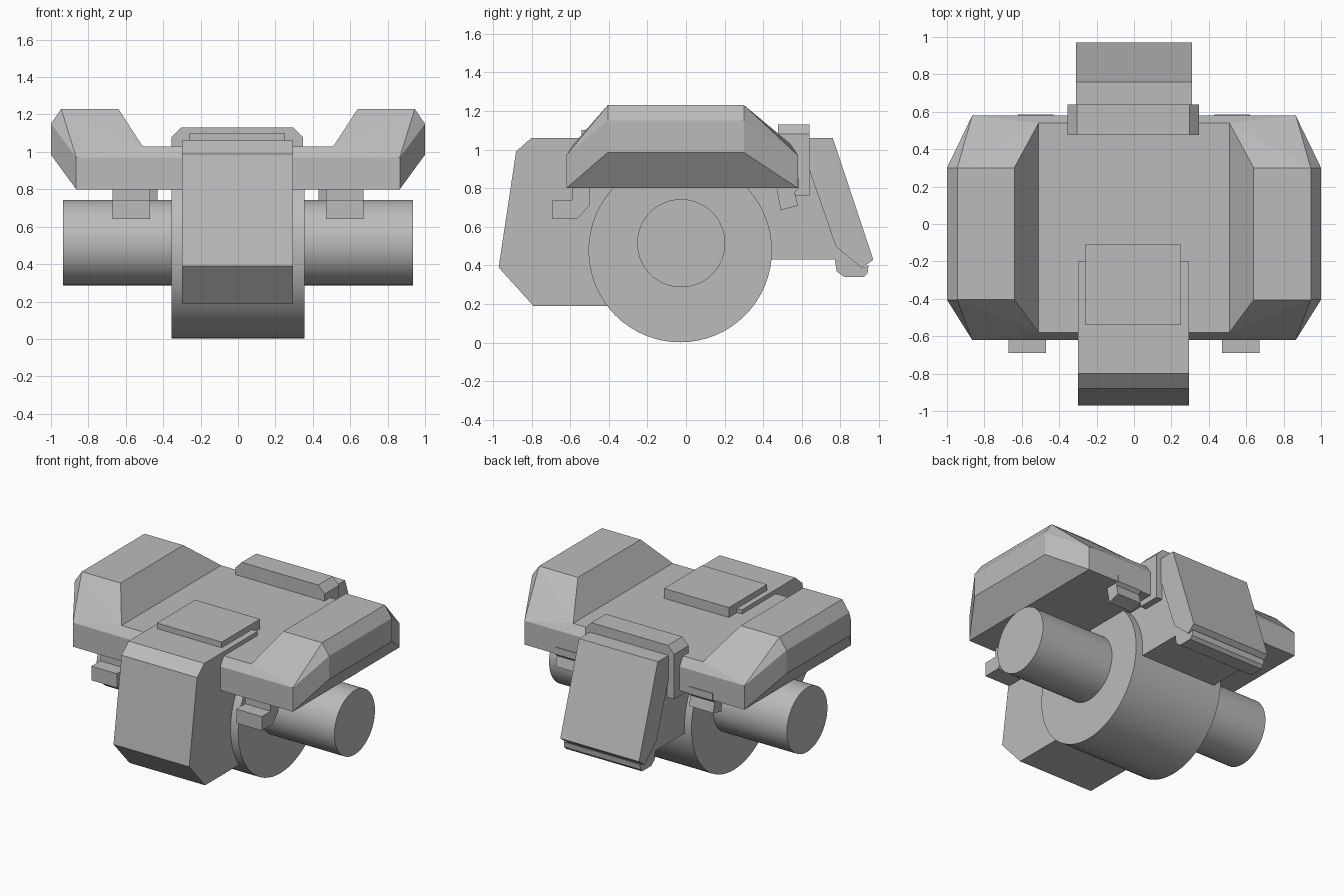
import bpy, bmesh
from math import pi

cube = bpy.data.objects.get("Cube")
if cube:
    bpy.data.objects.remove(cube, do_unlink=True)

grey = bpy.data.materials.new("plain grey")
grey.use_nodes = True
GREY = (0.5, 0.5, 0.5, 1)
grey.diffuse_color = GREY
grey.node_tree.nodes["Principled BSDF"].inputs["Base Color"].default_value = GREY


def finish(name, bm):
    bmesh.ops.recalc_face_normals(bm, faces=bm.faces)
    mesh = bpy.data.meshes.new(name)
    bm.to_mesh(mesh)
    bm.free()
    mesh.materials.append(grey)
    obj = bpy.data.objects.new(name, mesh)
    bpy.context.collection.objects.link(obj)
    return obj


def side_prism(name, x0, x1, profile):
    """Extrude a (y, z) profile from x0 to x1."""
    bm = bmesh.new()
    face = bm.faces.new([bm.verts.new((x0, y, z)) for y, z in profile])
    out = bmesh.ops.extrude_face_region(bm, geom=[face])["geom"]
    verts = [v for v in out if isinstance(v, bmesh.types.BMVert)]
    bmesh.ops.translate(bm, verts=verts, vec=(x1 - x0, 0, 0))
    return finish(name, bm)


def box(name, x0, x1, y0, y1, z0, z1):
    return side_prism(name, x0, x1, [(y0, z0), (y1, z0), (y1, z1), (y0, z1)])


def barrel(name, radius, half_width, y, z):
    bpy.ops.mesh.primitive_cylinder_add(vertices=64, radius=radius, depth=half_width * 2,
                                        location=(0, y, z), rotation=(0, pi / 2, 0))
    obj = bpy.context.object
    obj.name = name
    obj.data.materials.append(grey)
    bpy.ops.object.shade_smooth_by_angle()


# Round core and the tube through it
barrel("drum", 0.475, 0.355, -0.03, 0.477)
barrel("side_tube", 0.228, 0.935, -0.025, 0.515)

# Saddle: flat middle with a raised, bevelled wing on each side
FRONT, BACK, TOP_FRONT, TOP_BACK = -0.62, 0.58, -0.405, 0.3
deck = [(FRONT, 0.8), (FRONT, 0.97), (-0.58, 1.03),
        (0.54, 1.03), (BACK, 0.97), (BACK, 0.8)]
side_prism("saddle_middle", -0.51, 0.51, deck)
for side, name in ((1, "left_wing"), (-1, "right_wing")):
    bm = bmesh.new()
    points = [(0.51, y, z) for y, z in deck]
    for y in (FRONT, BACK):
        points += [(0.865, y, 0.8), (0.865, y, 0.97)]
    for y in (TOP_FRONT, TOP_BACK):
        points += [(0.64, y, 1.23), (0.945, y, 1.23), (1, y, 1.15), (1, y, 0.985)]
    for x, y, z in points:
        bm.verts.new((side * x, y, z))
    bmesh.ops.convex_hull(bm, input=bm.verts)
    bmesh.ops.dissolve_limit(bm, angle_limit=0.02, verts=bm.verts, edges=bm.edges)
    finish(name, bm)

# Front block with its top plate
side_prism("front_block", -0.3, 0.295,
           [(-0.2, 0.19), (-0.79, 0.19), (-0.97, 0.39),
            (-0.88, 0.99), (-0.8, 1.06), (-0.2, 1.06)])
box("top_plate", -0.26, 0.25, -0.54, -0.11, 1.03, 1.1)

# Rear case: body, sloping lid, lower lip
side_prism("rear_case", -0.3, 0.3,
           [(0.2, 0.43), (0.77, 0.43), (0.775, 0.5), (0.64, 0.89), (0.2, 0.89)])
side_prism("rear_lid", -0.31, 0.31,
           [(0.6, 1.06), (0.76, 1.06), (0.97, 0.43), (0.91, 0.385),
            (0.775, 0.5), (0.64, 0.89), (0.6, 0.89)])
side_prism("rear_lip", -0.3, 0.3,
           [(0.76, 0.5), (0.775, 0.5), (0.91, 0.385), (0.945, 0.4),
            (0.94, 0.36), (0.92, 0.34), (0.82, 0.34), (0.78, 0.37)])

# Rear collar with chamfered upper corners
collar = box("rear_collar", -0.355, 0.347, 0.477, 0.64, 0.76, 1.13)
bm = bmesh.new()
bm.from_mesh(collar.data)
corners = [e for e in bm.edges if all(v.co.z > 1 for v in e.verts)
           and e.verts[0].co.x == e.verts[1].co.x]
bmesh.ops.bevel(bm, geom=corners, offset=0.05, segments=1, affect='EDGES')
bm.to_mesh(collar.data)
bm.free()

# Hooks under the front and back edges of the saddle
for side, name in ((1, "left"), (-1, "right")):
    side_prism(name + "_front_hook", side * 0.47, side * 0.67,
               [(-0.69, 0.64), (-0.69, 0.74), (-0.59, 0.74), (-0.59, 0.82),
                (-0.5, 0.82), (-0.5, 0.71), (-0.565, 0.64)])
    side_prism(name + "_back_hook", side * 0.43, side * 0.62,
               [(0.46, 0.85), (0.49, 0.685), (0.58, 0.71), (0.563, 0.78),
                (0.586, 0.8), (0.586, 0.85)])
